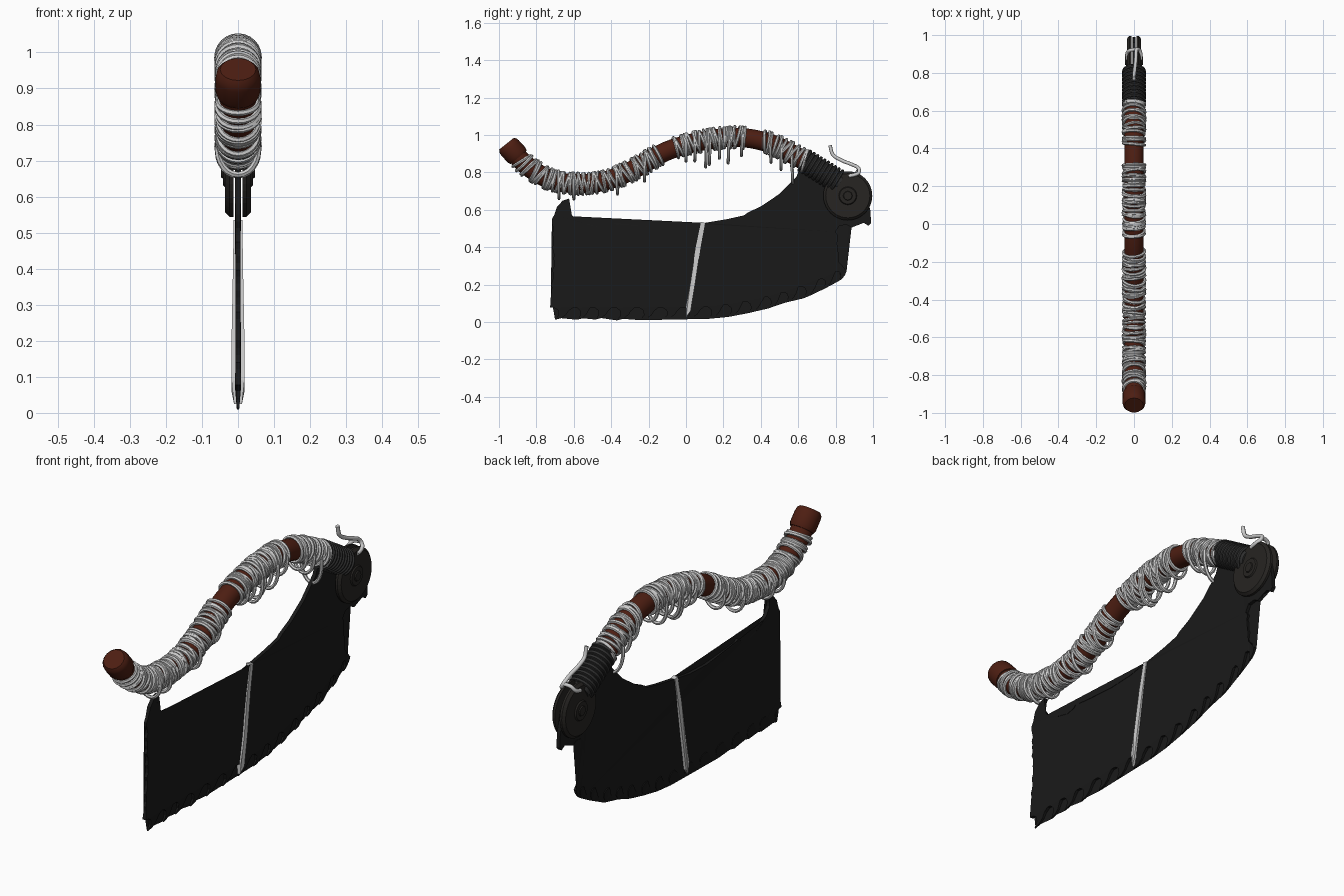
import bpy, bmesh, math, random
from mathutils import Vector, Matrix

if "Cube" in bpy.data.objects:
    bpy.data.objects.remove(bpy.data.objects["Cube"])

random.seed(4)


def material(name, r, g, b):
    m = bpy.data.materials.new(name)
    m.diffuse_color = (r, g, b, 1)
    m.use_nodes = True
    m.node_tree.nodes["Principled BSDF"].inputs["Base Color"].default_value = m.diffuse_color
    return m


RED = material("rust_red", 0.075, 0.013, 0.006)
BLACK = material("blade_black", 0.01, 0.01, 0.01)
DARK = material("hub_dark", 0.02, 0.018, 0.016)
RUBBER = material("grip_dark", 0.03, 0.03, 0.03)
CLOTH = material("wrap_grey", 0.55, 0.55, 0.54)


def smooth_path(points, steps=8):
    """Catmull-Rom samples through the points."""
    p = [Vector(q) for q in points]
    p = [2 * p[0] - p[1]] + p + [2 * p[-1] - p[-2]]
    out = []
    for i in range(1, len(p) - 2):
        a, b, c, d = p[i - 1:i + 3]
        for k in range(steps):
            t = k / steps
            out.append(0.5 * (2 * b + (c - a) * t + (2 * a - 5 * b + 4 * c - d) * t * t
                              + (3 * b - a - 3 * c + d) * t ** 3))
    return out + [p[-2]]


def tubes(name, paths, radius, mat, res=1, cyclic=False, scales=None):
    cu = bpy.data.curves.new(name, 'CURVE')
    cu.dimensions = '3D'
    cu.bevel_depth, cu.bevel_resolution, cu.use_fill_caps = radius, res, True
    for path in paths:
        s = cu.splines.new('POLY')
        s.points.add(len(path) - 1)
        for i, q in enumerate(path):
            s.points[i].co = (*q, 1)
            s.points[i].radius = scales[i] if scales else 1
        s.use_cyclic_u = cyclic
    ob = bpy.data.objects.new(name, cu)
    bpy.context.collection.objects.link(ob)
    bpy.ops.object.select_all(action='DESELECT')
    bpy.context.view_layer.objects.active = ob
    ob.select_set(True)
    bpy.ops.object.convert(target='MESH')
    ob = bpy.context.object
    ob.data.materials.clear()
    ob.data.materials.append(mat)
    bpy.ops.object.shade_smooth_by_angle(angle=math.radians(50))
    return ob


def mesh_object(name, bm, mat):
    bmesh.ops.recalc_face_normals(bm, faces=bm.faces)
    me = bpy.data.meshes.new(name)
    bm.to_mesh(me)
    bm.free()
    me.materials.append(mat)
    ob = bpy.data.objects.new(name, me)
    bpy.context.collection.objects.link(ob)
    return ob


def plate(name, outline, mat):
    """Flat plate in the YZ plane; outline points are (y, z, half thickness)."""
    bm = bmesh.new()
    sides = [[bm.verts.new((s * t, y, z)) for y, z, t in outline] for s in (1, -1)]
    n = len(outline)
    for side in sides:
        bm.faces.new(side)
    for i in range(n):
        j = (i + 1) % n
        bm.faces.new((sides[0][i], sides[0][j], sides[1][j], sides[1][i]))
    bmesh.ops.triangulate(bm, faces=[f for f in bm.faces if len(f.verts) > 4])
    return mesh_object(name, bm, mat)


# Handle: wavy bar with a rounded knob at the free end
axis = smooth_path([(0, y, z) for y, z in (
    (-0.93, 0.918), (-0.85, 0.835), (-0.73, 0.763), (-0.6, 0.74), (-0.45, 0.75),
    (-0.3, 0.805), (-0.1, 0.915), (0.1, 0.97), (0.28, 0.987), (0.45, 0.955),
    (0.6, 0.88), (0.7, 0.82))])
tubes("handle", [axis], 0.051, RED, 6)
knob = [Vector((0, y, z)) for y, z in (
    (-0.960, 0.953), (-0.952, 0.943), (-0.94, 0.93), (-0.905, 0.892), (-0.895, 0.88))]
tubes("handle_knob", [knob], 0.062, RED, 6, scales=[0.8, 0.96, 1, 1, 0.9])


def axis_at(y):
    i = max(k for k in range(len(axis) - 1) if axis[k].y <= y or k == 0)
    a, b = axis[i], axis[i + 1]
    return a.lerp(b, (y - a.y) / (b.y - a.y)), (b - a).normalized()


def ring(y, tilt, yaw, r, drop=0.0):
    """Loop round the handle; drop lets it hang slack below."""
    c, t = axis_at(y)
    pitch = math.atan2(t.z, t.y) + tilt
    if drop:
        pitch = tilt * 0.3
    up = Vector((0, -math.sin(pitch), math.cos(pitch)))
    side = Vector((1, math.tan(yaw), 0))
    off = math.cos(math.atan2(t.z, t.y) - pitch)
    h = r / off + drop / 2
    c = c - up * drop / 2
    return [c + side * (r * math.cos(a)) + up * (h * math.sin(a))
            for a in (2 * math.pi * k / 24 for k in range(24))]


# Cloth windings in three groups, with bare handle between
groups = [(-0.875, -0.15, 50), (-0.05, 0.31, 24), (0.42, 0.64, 13)]
rings = []
for y0, y1, n in groups:
    for k in range(n):
        y = y0 + (y1 - y0) * k / (n - 1) + random.uniform(-0.006, 0.006)
        rings.append(ring(y, random.uniform(-0.28, 0.28), random.uniform(-0.12, 0.12),
                          random.uniform(0.053, 0.058)))
tubes("handle_windings", rings, 0.0085, CLOTH, 1, True)
slack = [(-0.68, 0.03), (-0.6, 0.025), (-0.37, 0.03), (-0.22, 0.03), (0.0, 0.03), (0.05, 0.04),
         (0.11, 0.085), (0.13, 0.075), (0.18, 0.05), (0.23, 0.08), (0.3, 0.04),
         (0.45, 0.04), (0.51, 0.05), (0.565, 0.09)]
tubes("slack_loops", [ring(y, random.uniform(-0.15, 0.15), 0, 0.057, d) for y, d in slack],
      0.0085, CLOTH, 1, True)

# Ribbed dark grip between handle and hub
g0, g1 = Vector((0, 0.635, 0.862)), Vector((0, 0.825, 0.745))
tubes("grip_core", [[g0, g0.lerp(g1, 0.8), g1]], 0.056, RUBBER, 6, scales=[1, 1, 0.8])
up = Vector((0, 0.117, 0.19)).normalized()
ribs = [[g0.lerp(g1, k / 10) + Vector((1, 0, 0)) * 0.055 * math.cos(a) + up * 0.059 * math.sin(a)
         for a in (2 * math.pi * j / 28 for j in range(28))] for k in range(10)]
tubes("grip_ribs", ribs, 0.0095, RUBBER, 1, True)

# Blade: rough edges all round, hooked teeth underneath
TH = 0.009
tips = [-0.70, -0.58, -0.485, -0.37, -0.245, -0.12, 0, 0.12, 0.225, 0.33, 0.44, 0.53,
        0.625, 0.73, 0.815]
hook = [(0.0, 0.0), (0.2, 0.04), (0.36, 0.25), (0.38, 0.6), (0.22, 1.0), (0.5, 0.88),
        (0.72, 0.58), (0.84, 0.25)]
outline = []
for i, ty in enumerate(tips):
    s = tips[i + 1] - ty if i < len(tips) - 1 else 0.07
    rise = 0.2 * (max(ty, 0) / 0.82) ** 2
    depth = random.uniform(0.055, 0.07)
    base = 0.078 + rise
    for u, w in hook:
        outline.append((ty + (u - 0.22) * s, base + 0.1 * rise * (u - .3) - w * depth,
                        TH * (1 - 0.65 * w)))


def rough(a, b, n):
    """Chipped straight edge."""
    for k in range(n):
        f = k / n
        outline.append((a[0] + (b[0] - a[0]) * f + random.uniform(-0.007, 0.007),
                        a[1] + (b[1] - a[1]) * f, TH * 0.8))


rough((0.835, 0.29), (0.81, 0.34), 3)
rough((0.81, 0.34), (0.805, 0.5), 9)
outline += [(y, z, TH) for y, z in (
    (0.82, 0.515), (0.86, 0.52), (0.885, 0.505), (0.905, 0.535), (0.95, 0.53), (0.975, 0.515),
    (0.99, 0.53), (0.985, 0.6), (0.96, 0.7), (0.88, 0.76), (0.75, 0.79), (0.66, 0.825),
    (0.605, 0.815), (0.59, 0.775), (0.5, 0.685), (0.4, 0.618), (0.33, 0.585), (0.31, 0.57),
    (0.22, 0.55), (0.1, 0.53), (-0.02, 0.51), (-0.15, 0.505), (-0.3, 0.515), (-0.38, 0.523),
    (-0.397, 0.535), (-0.415, 0.515), (-0.46, 0.505), (-0.53, 0.522), (-0.56, 0.535),
    (-0.61, 0.57), (-0.635, 0.605), (-0.64, 0.635), (-0.625, 0.66), (-0.66, 0.648),
    (-0.69, 0.615))]
rough((-0.712, 0.57), (-0.712, 0.32), 13)
rough((-0.71, 0.32), (-0.722, 0.1), 11)
plate("blade", outline, BLACK)

# Hub: pair of chamfered side plates with raised bosses
def disc_x(bm, side, r1, r2, x0, x1, seg=40):
    m = Matrix.Translation((side * (x0 + x1) / 2, 0.865, 0.675)) \
        @ Matrix.Rotation(side * math.pi / 2, 4, 'Y')
    bmesh.ops.create_cone(bm, cap_ends=True, segments=seg, radius1=r1, radius2=r2,
                          depth=x1 - x0, matrix=m)


for side, label in ((1, "right"), (-1, "left")):
    bm = bmesh.new()
    disc_x(bm, side, 0.131, 0.131, 0.013, 0.024)
    disc_x(bm, side, 0.131, 0.118, 0.024, 0.036)
    disc_x(bm, side, 0.05, 0.044, 0.034, 0.042, 24)
    disc_x(bm, side, 0.026, 0.022, 0.04, 0.047, 16)
    mesh_object("hub_plate_" + label, bm, DARK)

# Bent wire clipped over the hub
wire = smooth_path([(0.0, 0.77, 0.945), (0.0, 0.785, 0.895), (0.005, 0.83, 0.865),
                    (0.01, 0.88, 0.845), (0.012, 0.92, 0.825), (0.025, 0.925, 0.8),
                    (0.035, 0.905, 0.788), (0.036, 0.87, 0.78)], 5)
clip = smooth_path([(0.012, 0.925, 0.815), (-0.02, 0.92, 0.81), (-0.036, 0.905, 0.788),
                    (-0.036, 0.87, 0.775)], 5)
tubes("hub_wire", [wire, clip], 0.0095, CLOTH, 2)

# Cloth strap tied round the blade
strap = plate("blade_strap", [(0.0, 0.025, 0.011), (0.025, 0.06, 0.018), (0.048, 0.2, 0.018),
                              (0.078, 0.4, 0.014), (0.102, 0.53, 0.012), (0.08, 0.535, 0.012),
                              (0.052, 0.4, 0.014), (0.022, 0.2, 0.018), (0.0, 0.09, 0.018)], CLOTH)
